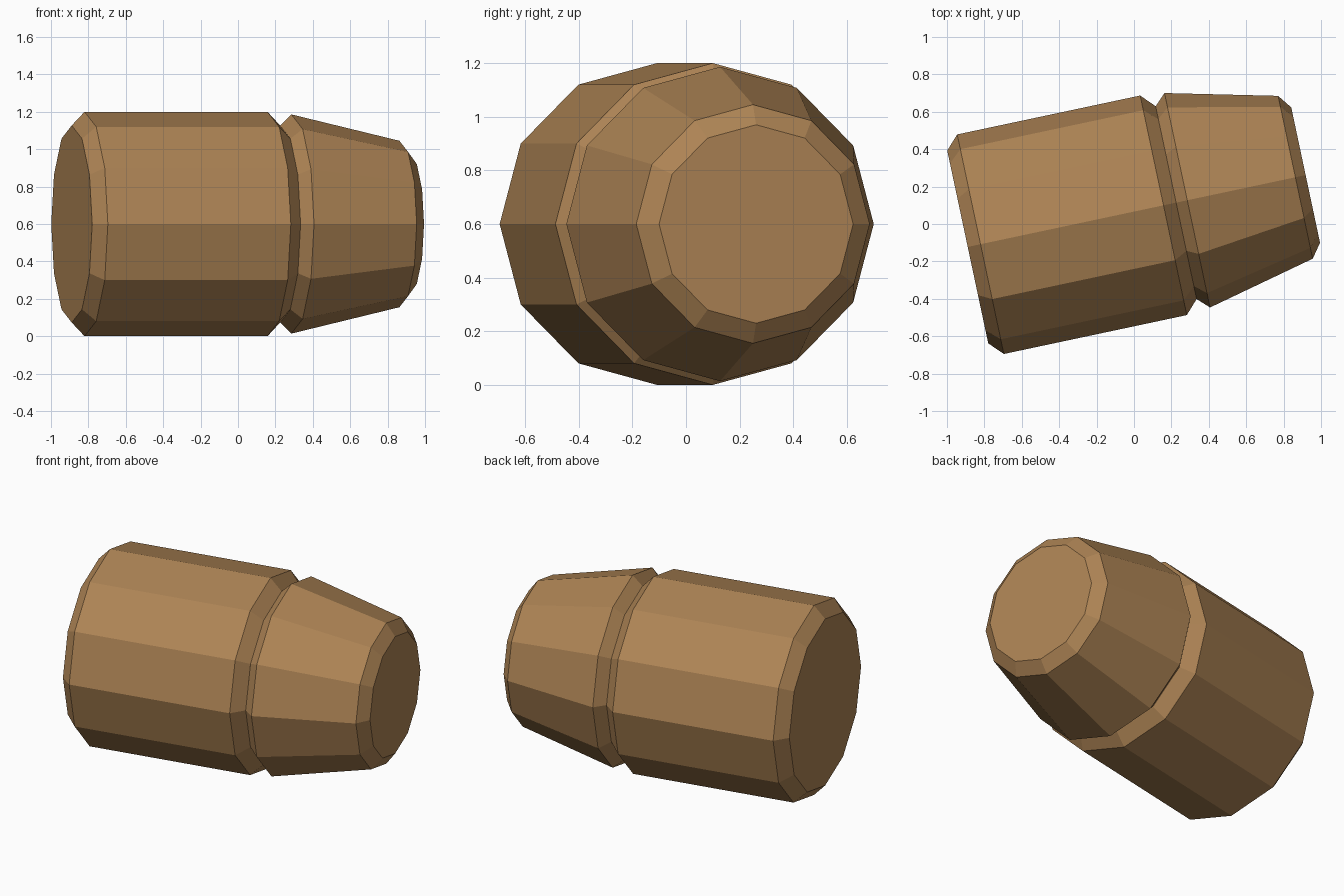
import bpy, bmesh
from math import sin, cos, pi, radians
from mathutils import Matrix

if "Cube" in bpy.data.objects:
    bpy.data.objects.remove(bpy.data.objects["Cube"])

SIDES = 12
YAW = radians(12)

wood = bpy.data.materials.new("warm_brown")
wood.diffuse_color = (0.42, 0.23, 0.09, 1)
wood.use_nodes = True
wood.node_tree.nodes["Principled BSDF"].inputs["Base Color"].default_value = wood.diffuse_color

# Placement: axis lies level at z = 0.6, yawed about z
place = Matrix.Translation((-0.0135, 0.0635, 0.6)) @ Matrix.Rotation(YAW, 4, 'Z')


def turned(name, profile):
    """Flat-sided solid of revolution along local x from (position, radius) pairs."""
    bm = bmesh.new()
    rings = [[bm.verts.new((s, r * cos(2 * pi * k / SIDES), r * sin(2 * pi * k / SIDES)))
              for k in range(SIDES)] for s, r in profile]
    for a, b in zip(rings, rings[1:]):
        for k in range(SIDES):
            n = (k + 1) % SIDES
            bm.faces.new((a[k], a[n], b[n], b[k]))
    bm.faces.new(rings[0])
    bm.faces.new(rings[-1])
    bmesh.ops.recalc_face_normals(bm, faces=bm.faces)
    me = bpy.data.meshes.new(name)
    bm.to_mesh(me)
    bm.free()
    me.materials.append(wood)
    ob = bpy.data.objects.new(name, me)
    ob.matrix_world = place
    bpy.context.collection.objects.link(ob)


# Straight drum with chamfered rims
turned("main_drum", [(-0.895, 0.527), (-0.825, 0.6), (0.175, 0.6), (0.244, 0.527)])
# Tapered end with chamfered rims
turned("tapered_end", [(0.242, 0.525), (0.305, 0.586), (0.896, 0.445), (0.952, 0.37)])
